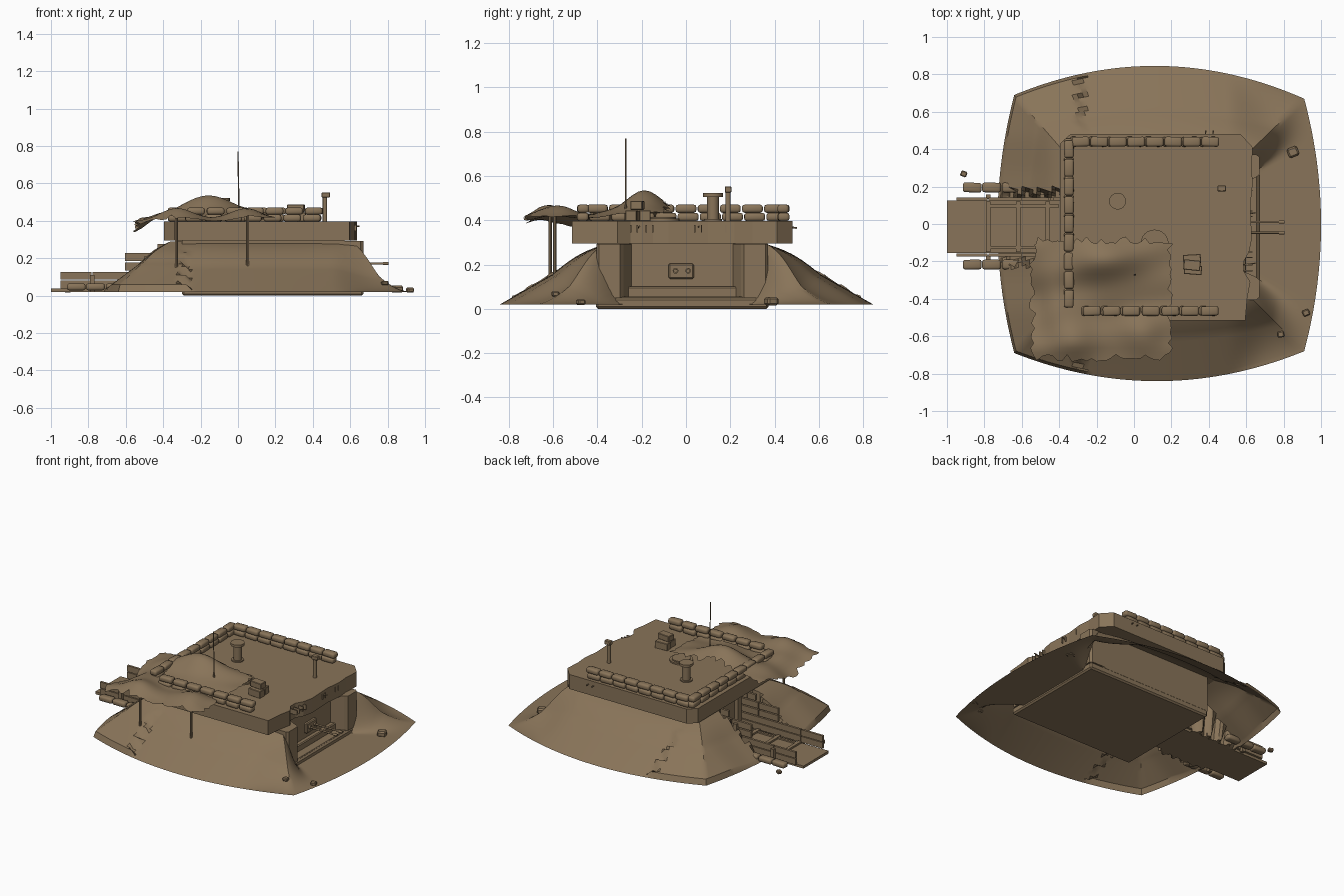
import bpy, bmesh, math, random
from mathutils import Matrix, Vector
from mathutils.bvhtree import BVHTree

if "Cube" in bpy.data.objects:
    bpy.data.objects.remove(bpy.data.objects["Cube"])

random.seed(4)
mat = bpy.data.materials.new("earth_brown")
mat.diffuse_color = (0.25, 0.175, 0.10, 1)
mat.use_nodes = True
mat.node_tree.nodes["Principled BSDF"].inputs["Base Color"].default_value = mat.diffuse_color
CY = -0.017  # the bunker sits slightly off the y centre


def finish(name, bm, smooth=0):
    me = bpy.data.meshes.new(name)
    bm.to_mesh(me)
    bm.free()
    me.materials.append(mat)
    ob = bpy.data.objects.new(name, me)
    bpy.context.collection.objects.link(ob)
    if smooth:
        bpy.ops.object.select_all(action='DESELECT')
        ob.select_set(True)
        bpy.context.view_layer.objects.active = ob
        bpy.ops.object.shade_smooth_by_angle(angle=math.radians(smooth))
    return ob


def add_box(bm, c, s, rot=0, bevel=0, seg=2):
    m = Matrix.Translation(c) @ Matrix.Rotation(rot, 4, 'Z') @ Matrix.Diagonal((*s, 1))
    vs = bmesh.ops.create_cube(bm, size=1, matrix=m)['verts']
    if bevel:
        es = list({e for v in vs for e in v.link_edges})
        bmesh.ops.bevel(bm, geom=es, offset=bevel, segments=seg, profile=0.5, affect='EDGES')


def span(bm, x0, x1, y0, y1, z0, z1, bevel=0):
    add_box(bm, ((x0 + x1) / 2, (y0 + y1) / 2, (z0 + z1) / 2), (x1 - x0, y1 - y0, z1 - z0), 0, bevel, 1)


def add_rod(bm, a, b, r, n=10, r2=None):
    a, b = Vector(a), Vector(b)
    d = b - a
    m = Matrix.Translation((a + b) / 2) @ d.to_track_quat('Z', 'Y').to_matrix().to_4x4()
    bmesh.ops.create_cone(bm, cap_ends=True, segments=n, radius1=r, radius2=r2 or r, depth=d.length, matrix=m)


def prism(bm, pts, z0, z1):
    f = bm.faces.new([bm.verts.new((x, y, z0)) for x, y in pts])
    top = bmesh.ops.extrude_face_region(bm, geom=[f])['geom']
    bmesh.ops.translate(bm, vec=(0, 0, z1 - z0), verts=[g for g in top if isinstance(g, bmesh.types.BMVert)])
    bmesh.ops.recalc_face_normals(bm, faces=bm.faces)


def step(a, b, v):
    t = min(1, max(0, (v - a) / (b - a)))
    return t * t * (3 - 2 * t)


# Earth berm: bulged outline lofted up to the wall, open at gun front and trench;
# the rear corners are slightly raised, which leaves a jagged step on each flank
inner = [(0.60, -0.37), (0.60, 0.37), (-0.36, 0.37), (-0.36, -0.37)]
outer = [(0.91, -0.68), (0.91, 0.67), (-0.64, 0.69), (-0.64, -0.69)]
bulge = [(0.09, 0), (0, 0.165), (-0.09, 0), (0, -0.155)]
bm = bmesh.new()
N, M = 52, 18
rings = [j / M for j in range(M)] + [0.965, 1]
cols = []
for side in range(4):
    a, b = Vector(inner[side]), Vector(inner[(side + 1) % 4])
    c, d = Vector(outer[side]), Vector(outer[(side + 1) % 4])
    for i in range(N):
        t = i / N
        p = a.lerp(b, t)
        q = c.lerp(d, t) + Vector(bulge[side]) * 4 * t * (1 - t)
        col = []
        for j, s in enumerate(rings):
            xy = p.lerp(q, s)
            f = 1 - s + 0.07 * math.sin(math.pi * min(1, s / 0.5))
            f = max(0, f) ** (1 + 0.7 * step(0.5, 0.75, xy.x))
            h = 0.27 * f
            if side == 0:
                h *= step(0.25, 0.37, abs(p.y))
            zig = 0.03 * (j // 2 % 2)
            if xy.x < -0.30 + zig and s < 1:
                h += 0.03 * step(0.1, 0.6, s) * (0.25 + 0.75 * step(0.25, 0.5, abs(xy.y)))
            if side == 2 and abs(xy.y - CY) < 0.17 + zig:
                h = 0
            col.append(bm.verts.new((xy.x, xy.y, 0.02 + h)))
        cols.append(col)
for i in range(len(cols)):
    u, v = cols[i], cols[(i + 1) % len(cols)]
    for j in range(len(rings) - 1):
        bm.faces.new((u[j], u[j + 1], v[j + 1], v[j]))
bm.normal_update()
tree = BVHTree.FromBMesh(bm)
finish("earth_berm", bm, 35)


def ground(x, y):
    hit = tree.ray_cast(Vector((x, y, 2)), Vector((0, 0, -1)))[0]
    return hit.z if hit else 0.02


# Concrete base, body, splayed front cheeks and sill
bm = bmesh.new()
span(bm, -0.30, 0.67, CY - 0.39, CY + 0.39, 0, 0.05, 0.01)
span(bm, -0.30, 0.57, CY - 0.385, CY + 0.385, 0.04, 0.30)
finish("bunker_body", bm)
bm = bmesh.new()
for sg in (1, -1):
    pts = [(0.55, 0.22), (0.65, 0.265), (0.67, 0.28), (0.67, 0.375), (0.655, 0.388), (0.55, 0.388)]
    prism(bm, [(x, CY + sg * y) for x, y in pts], 0.05, 0.292)
finish("front_cheeks", bm)
bm = bmesh.new()
span(bm, 0.55, 0.66, CY - 0.30, CY + 0.30, 0.04, 0.055, 0.004)
span(bm, 0.55, 0.60, CY - 0.26, CY + 0.26, 0.05, 0.10, 0.006)
finish("front_sill", bm)

# Gun plate, ports and twin barrels
bm = bmesh.new()
span(bm, 0.55, 0.59, -0.078, 0.035, 0.135, 0.205, 0.006)
finish("gun_plate", bm)
bm = bmesh.new()
for y in (-0.047, 0.01):
    add_rod(bm, (0.56, y, 0.172), (0.60, y, 0.172), 0.013, 12)
    add_rod(bm, (0.57, y, 0.172), (0.79, y, 0.172), 0.006)
    add_rod(bm, (0.775, y, 0.172), (0.805, y, 0.172), 0.009)
finish("gun_barrels", bm, 40)

# Roof slab with a broken front edge, chips and bent reinforcing bars
bm = bmesh.new()
prism(bm, [(-.395, -.45), (-.34, -.515), (.595, -.515), (.605, -.40), (.622, -.31), (.585, -.25), (.587, -.20),
           (.615, -.15), (.63, -.08), (.622, .1), (.635, .22), (.628, .3), (.635, .41), (.57, .48),
           (-.34, .48), (-.395, .43)], 0.295, 0.397)
finish("roof_slab", bm)
bm = bmesh.new()
for y in (-0.25, -0.22, -0.18, -0.15, 0.04, 0.07, 0.18, 0.21):
    span(bm, 0.58, 0.634, y - 0.003, y + 0.003, 0.345, 0.378)
for y in (-0.22, 0.05):
    add_rod(bm, (0.57, y, 0.365), (0.65, y + 0.01, 0.372), 0.004, 6)
for x in (0.38, 0.42):
    add_rod(bm, (x, 0.46, 0.37), (x + 0.004, 0.50, 0.365), 0.004, 6)
finish("reinforcing_bars", bm)

# Sandbag parapets in two courses, and bags along the trench
bm = bmesh.new()


def bag(x, y, z, rot, l=0.094):
    add_box(bm, (x, y, z), (l, 0.052, 0.037), rot + random.uniform(-.05, .05), 0.012)


for lay in range(2):
    z, off = 0.415 + 0.037 * lay, 0.01 * lay
    for k in range(8):
        bag(-0.295 + off + 0.099 * k, 0.44, z, 0)
    for k in range(7):
        bag(-0.235 + off + 0.105 * k, -0.465, z, 0)
    for k in range(9):
        bag(-0.348, 0.41 - off - 0.1 * k, z, math.pi / 2)
finish("roof_sandbags", bm, 50)
bm = bmesh.new()
for x in (-0.865, -0.762, -0.655):
    bag(x, 0.195, 0.047, 0, 0.1)
    bag(x, -0.217, 0.047, 0, 0.1)
finish("trench_sandbags", bm, 50)

# Roof fittings: vent, periscope, hatch, crates, aerial
bm = bmesh.new()
add_rod(bm, (-0.088, 0.122, 0.39), (-0.088, 0.122, 0.51), 0.027, 16)
add_rod(bm, (-0.088, 0.122, 0.395), (-0.088, 0.122, 0.405), 0.04, 16)
add_rod(bm, (-0.088, 0.122, 0.505), (-0.088, 0.122, 0.522), 0.045, 16)
finish("roof_vent", bm, 40)
bm = bmesh.new()
add_rod(bm, (0.465, 0.19, 0.39), (0.465, 0.19, 0.53), 0.012, 12)
span(bm, 0.447, 0.492, 0.175, 0.205, 0.525, 0.552, 0.003)
finish("periscope", bm, 40)
bm = bmesh.new()
add_rod(bm, (0.11, -0.105, 0.39), (0.11, -0.105, 0.407), 0.075, 24)
add_rod(bm, (0.11, -0.105, 0.40), (0.11, -0.105, 0.415), 0.06, 24)
finish("roof_hatch", bm, 40)
bm = bmesh.new()
add_box(bm, (0.315, -0.245, 0.42), (0.095, 0.05, 0.05), -0.08, 0.003, 1)
add_box(bm, (0.31, -0.188, 0.42), (0.095, 0.05, 0.05), 0.06, 0.003, 1)
add_box(bm, (0.31, -0.22, 0.467), (0.09, 0.055, 0.04), -0.1, 0.003, 1)
finish("ammo_crates", bm)
bm = bmesh.new()
add_rod(bm, (0.005, -0.272, 0.39), (0.005, -0.272, 0.47), 0.006, 8)
add_rod(bm, (0.005, -0.272, 0.45), (0.0, -0.272, 0.77), 0.004, 6, 0.003)
finish("aerial", bm)

# Camouflage tarp: ragged sheet over a hump and two poles
poles = [(-0.33, -0.612), (0.052, -0.592)]
bm = bmesh.new()
NX, NY = 28, 24
grid = []
for i in range(NX + 1):
    row = []
    for j in range(NY + 1):
        x, y = -0.54 + 0.73 * i / NX, -0.715 + 0.63 * j / NY
        if i in (0, NX):
            x += random.uniform(-0.022, 0.018)
        if j in (0, NY):
            y += random.uniform(-0.022, 0.018)
        z = 0.418 + 0.108 * math.exp(-(x + 0.15) ** 2 / 0.052 - (y + 0.185) ** 2 / 0.017)
        for px, py in poles:
            z += 0.042 * math.exp(-((x - px) ** 2 + (y - py) ** 2) / 0.012)
        z += 0.006 * math.sin(17 * x + 9 * y) + 0.004 * math.sin(31 * y - 8 * x)
        z -= 0.075 * step(0.40, 0.57, -x) * (0.6 + 0.4 * math.sin(12 * y))
        z -= 0.015 * step(0.64, 0.74, -y)
        if x > -0.39 and y > -0.51:
            z = max(z, 0.402)
        row.append(bm.verts.new((x, y, z)))
    grid.append(row)
for i in range(NX):
    for j in range(NY):
        bm.faces.new((grid[i][j], grid[i + 1][j], grid[i + 1][j + 1], grid[i][j + 1]))
finish("camouflage_tarp", bm, 40)
bm = bmesh.new()
for x, y in poles:
    add_rod(bm, (x, y, ground(x, y) - 0.01), (x, y, 0.455), 0.008, 8)
finish("tarp_poles", bm, 40)

# Rear trench: floor, cross battens, stepped plank walls, posts, door frame
bm = bmesh.new()
span(bm, -1.0, -0.28, -0.155, 0.125, 0.02, 0.038)
for x in (-0.78, -0.62, -0.46):
    span(bm, x - 0.012, x + 0.012, -0.15, 0.12, 0.036, 0.05)
for y in (-0.125, 0.095):
    span(bm, -0.78, -0.4, y - 0.008, y + 0.008, 0.036, 0.048)
finish("trench_floor", bm)
bm = bmesh.new()
for sg in (1, -1):
    y = CY + sg * 0.15
    for x0, z0 in ((-0.95, 0.038), (-0.95, 0.085), (-0.605, 0.135), (-0.605, 0.185), (-0.43, 0.235)):
        cut = -0.78 if x0 < -0.9 else (x0 - 0.3) / 2
        for a, b in ((x0, cut - 0.003), (cut + 0.003, -0.30)):
            span(bm, a, b, y - 0.008, y + 0.008, z0, z0 + 0.042)
    for x, h in ((-0.78, 0.11), (-0.49, 0.21)):
        yo = y + sg * 0.014
        span(bm, x - 0.012, x + 0.012, yo - 0.012, yo + 0.012, 0.02, h)
finish("trench_planks", bm)
bm = bmesh.new()
for sg in (1, -1):
    y = CY + sg * 0.115
    span(bm, -0.325, -0.295, y - 0.02, y + 0.02, 0.035, 0.28)
span(bm, -0.325, -0.295, CY - 0.135, CY + 0.135, 0.255, 0.295)
finish("door_frame", bm)

# Loose rubble on the ground
bm = bmesh.new()
for x, y, s in ((0.85, 0.385, 0.058), (0.92, -0.475, 0.038), (0.785, -0.59, 0.036), (-0.91, 0.268, 0.034)):
    add_box(bm, (x, y, ground(x, y) + s * 0.25), (s, s * 0.9, s * 0.65), random.uniform(-.4, .4), s * 0.15, 1)
finish("rubble", bm)
